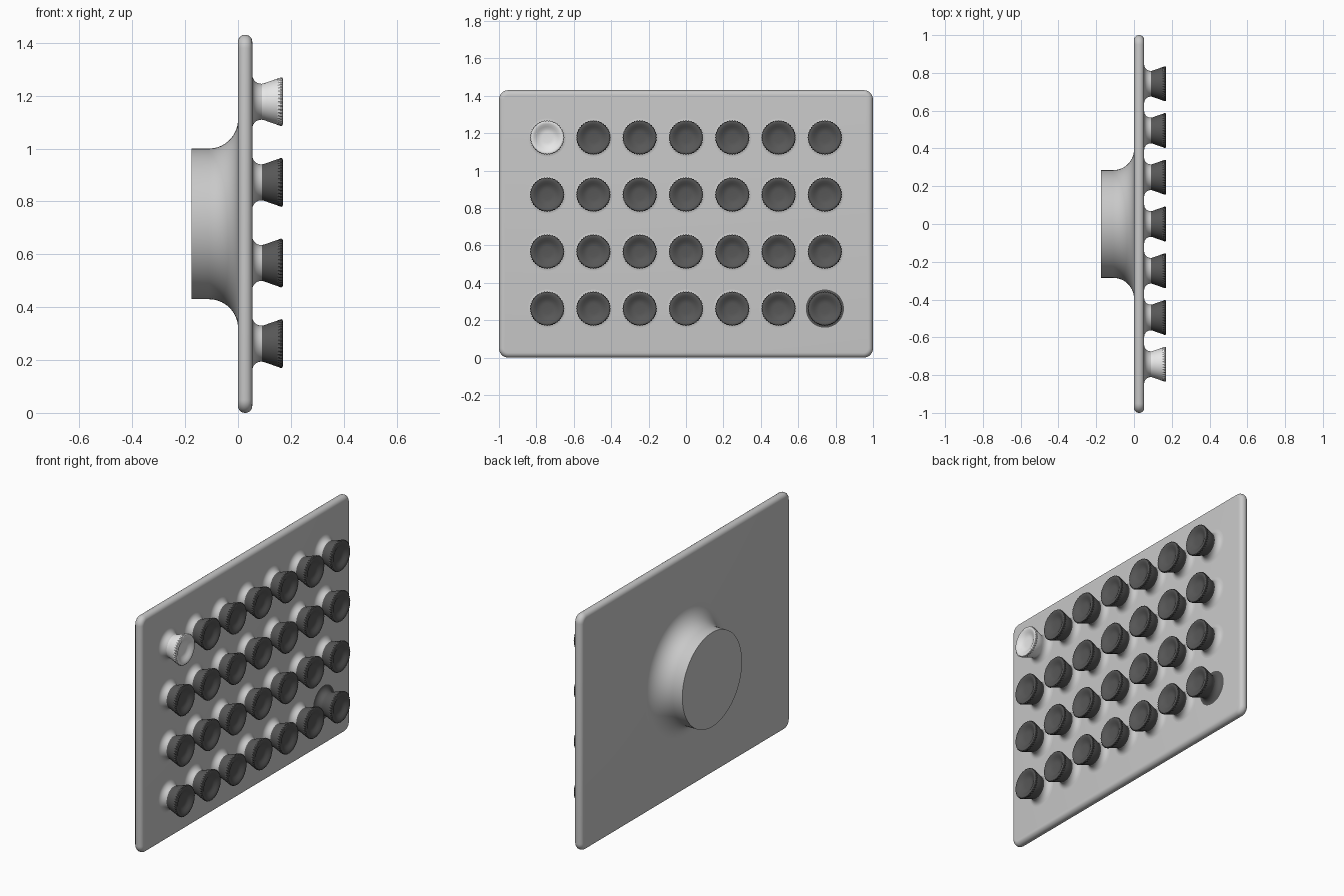
import bpy, bmesh, math
from mathutils import Vector

if "Cube" in bpy.data.objects:
    bpy.data.objects.remove(bpy.data.objects["Cube"], do_unlink=True)


def material(name, value):
    mat = bpy.data.materials.new(name)
    mat.use_nodes = True
    colour = (value, value, value, 1.0)
    mat.diffuse_color = colour
    mat.node_tree.nodes["Principled BSDF"].inputs["Base Color"].default_value = colour
    return mat


panel_grey = material("panel grey", 0.58)
dark_grey = material("dark knob grey", 0.095)
pale_grey = material("pale knob grey", 0.85)


def finish(bm, name, mat, angle=35):
    """Turn a bmesh into a smooth shaded mesh with sharp edges kept."""
    bmesh.ops.recalc_face_normals(bm, faces=bm.faces)
    mesh = bpy.data.meshes.new(name)
    bm.to_mesh(mesh)
    bm.free()
    mesh.materials.append(mat)
    mesh.shade_smooth()
    mesh.set_sharp_from_angle(angle=math.radians(angle))
    return mesh


def place(name, mesh, location=(0, 0, 0)):
    obj = bpy.data.objects.new(name, mesh)
    obj.location = location
    bpy.context.collection.objects.link(obj)
    return obj


def revolve(name, profile, mat, segments, notch_range=None, notch=0.0):
    """Spin (x, radius) points about the x axis, with optional rim notches."""
    bm = bmesh.new()
    rings = []
    for x, r in profile:
        ring = []
        for i in range(segments):
            a = 2 * math.pi * i / segments
            cut = notch if notch_range and i % 2 and notch_range[0] <= x <= notch_range[1] and r > 0.083 else 0
            ring.append(bm.verts.new((x, (r - cut) * math.cos(a), (r - cut) * math.sin(a))))
        rings.append(ring)
    for a, b in zip(rings, rings[1:]):
        for i in range(segments):
            j = (i + 1) % segments
            bm.faces.new((a[i], a[j], b[j], b[i]))
    bm.faces.new(rings[0])
    bm.faces.new(rings[-1])
    return finish(bm, name, mat)


def fillet(x0, r0, size, direction, steps):
    """Concave quarter circle from a flat wall at x0 up to radius r0."""
    return [(x0 + direction * size * (1 - math.cos(t)), r0 + size * (1 - math.sin(t)))
            for t in (math.pi / 2 * i / steps for i in range(steps + 1))]


# Panel with rounded corners and a full round rim
THICK, HEIGHT = 0.054, 1.43
bm = bmesh.new()
bmesh.ops.create_cube(bm, size=1)
bmesh.ops.scale(bm, vec=(THICK, 2, HEIGHT), verts=bm.verts)
bmesh.ops.translate(bm, vec=(THICK / 2, 0, HEIGHT / 2), verts=bm.verts)
corners = [e for e in bm.edges if abs((e.verts[0].co - e.verts[1].co).x) > 0.01]
bmesh.ops.bevel(bm, geom=corners, offset=0.05, segments=8, profile=0.5, affect='EDGES')
rims = [e for e in bm.edges if abs((e.verts[0].co - e.verts[1].co).x) < 0.01]
bmesh.ops.bevel(bm, geom=rims, offset=0.026, segments=6, profile=0.5, affect='EDGES')
place("panel", finish(bm, "panel", panel_grey))

# Round boss blending into the back of the panel
boss = [(0.01, 0.395)] + fillet(0.0, 0.285, 0.11, -1, 14)[::1] + [(-0.175, 0.285)]
place("back_boss", revolve("back_boss", boss, panel_grey, 96), (0, 0, HEIGHT / 2))

# Knob stems and caps
stem = [(THICK - 0.01, 0.102)] + fillet(THICK, 0.068, 0.034, 1, 8) + [(0.094, 0.068)]
cap = [(0.09, 0.068), (0.098, 0.0695), (0.108, 0.073), (0.148, 0.087), (0.152, 0.0885),
       (0.163, 0.0925), (0.168, 0.0905), (0.17, 0.085), (0.17, 0.079), (0.167, 0.07),
       (0.160, 0.058), (0.154, 0.047), (0.151, 0.037), (0.150, 0.027)]
stem_mesh = revolve("knob_stem", stem, panel_grey, 48)
dark_stem_mesh = revolve("dark_knob_stem", stem, dark_grey, 48)
cap_mesh = revolve("knob_cap", cap, dark_grey, 80, (0.151, 0.169), 0.004)
pale_cap_mesh = revolve("pale_knob_cap", cap, pale_grey, 80, (0.151, 0.169), 0.004)

# Grid of four rows and seven columns on the panel face
for row in range(4):
    for col in range(7):
        spot = Vector((0, (col - 3) * 0.2475, 1.177 - row * 0.305))
        tag = f"row{row + 1}_column{col + 1}"
        is_pale = row == 0 and col == 0
        is_last = row == 3 and col == 6
        place("knob_stem_" + tag, dark_stem_mesh if is_last else stem_mesh, spot)
        place("knob_cap_" + tag, pale_cap_mesh if is_pale else cap_mesh, spot)
